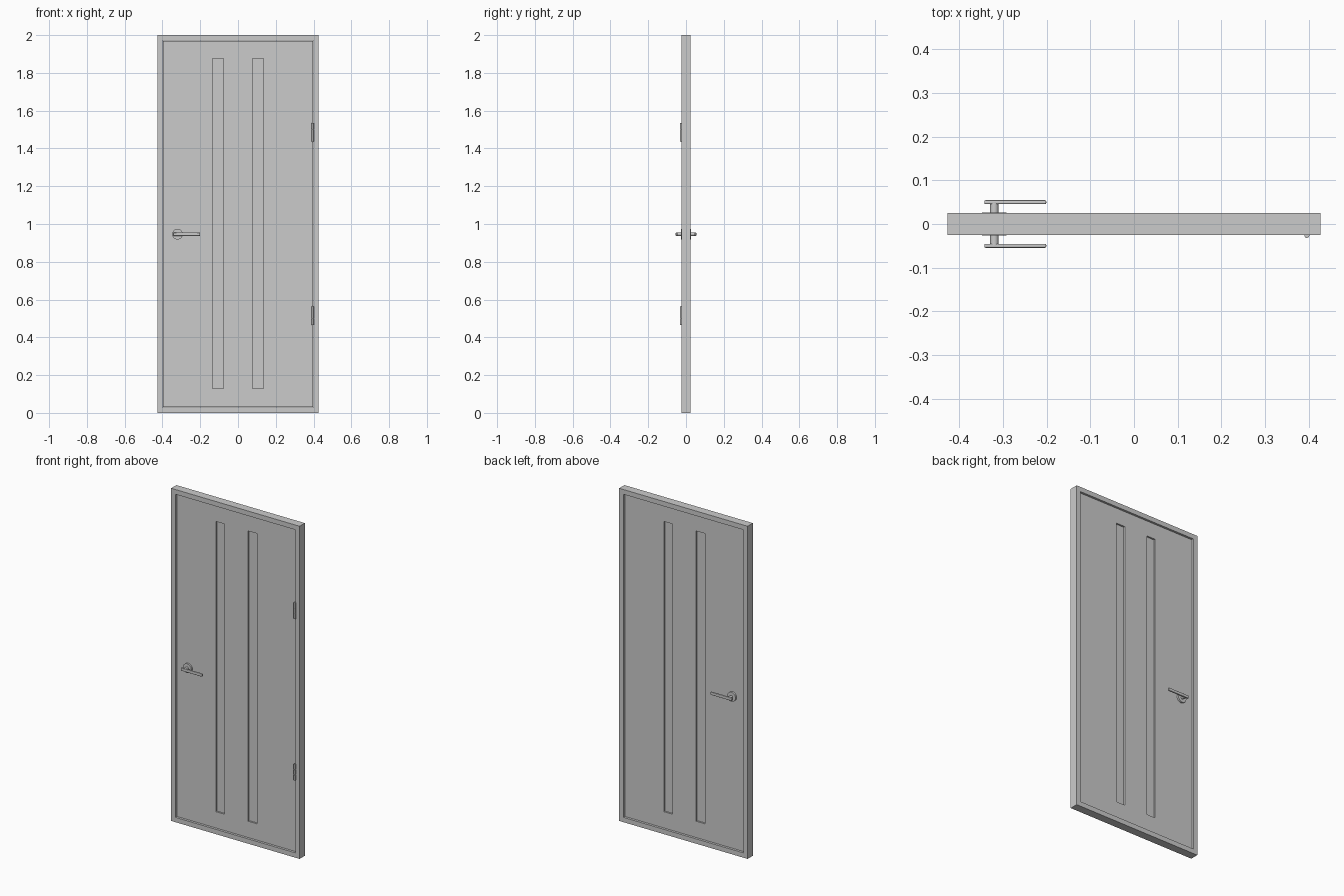
import bpy
import math

if "Cube" in bpy.data.objects:
    bpy.data.objects.remove(bpy.data.objects["Cube"])

FRAME_T, LEAF_T, STRIP_T = 0.05, 0.032, 0.012


def box(name, x, y, z, bevel=0.0):
    """Box from (min, max) ranges on each axis."""
    bpy.ops.mesh.primitive_cube_add(size=1, location=[sum(r) / 2 for r in (x, y, z)])
    ob = bpy.context.object
    ob.name = name
    ob.scale = [abs(r[1] - r[0]) for r in (x, y, z)]
    bpy.ops.object.transform_apply(location=False, rotation=False, scale=True)
    if bevel:
        mod = ob.modifiers.new("bevel", 'BEVEL')
        mod.width, mod.segments = bevel, 3
        bpy.ops.object.shade_smooth_by_angle()
    return ob


def cylinder(name, radius, length, location, along_y=False, sides=32):
    bpy.ops.mesh.primitive_cylinder_add(
        vertices=sides, radius=radius, depth=length, location=location,
        rotation=(math.pi / 2 if along_y else 0, 0, 0))
    ob = bpy.context.object
    ob.name = name
    bpy.ops.object.shade_smooth_by_angle()
    return ob


def slab(name, xs, zs, holes, thickness):
    """Upright slab split at xs and zs, with the listed cells left open."""
    verts = [(x, 0, z) for z in zs for x in xs]
    n = len(xs)
    faces = [(j * n + i, j * n + i + 1, (j + 1) * n + i + 1, (j + 1) * n + i)
             for j in range(len(zs) - 1) for i in range(n - 1) if (i, j) not in holes]
    mesh = bpy.data.meshes.new(name)
    mesh.from_pydata(verts, [], faces)
    ob = bpy.data.objects.new(name, mesh)
    bpy.context.collection.objects.link(ob)
    mod = ob.modifiers.new("thickness", 'SOLIDIFY')
    mod.thickness, mod.offset = thickness, 0
    return ob


# Outer frame
slab("door_frame", [-0.427, -0.399, 0.399, 0.427], [0, 0.029, 1.971, 2.0], [(1, 1)], FRAME_T)

# Door leaf with two tall slots
inner, outer = 0.078, 0.136
low, high = 0.13, 1.875
slab("door_leaf", [-0.396, -outer, -inner, inner, outer, 0.396],
     [0.032, low, high, 1.968], [(1, 1), (3, 1)], LEAF_T)

# Recessed strips filling the slots
for side, label in ((-1, "left"), (1, "right")):
    box(f"recessed_strip_{label}", sorted((side * inner, side * outer)),
        (-STRIP_T / 2, STRIP_T / 2), (low, high))

# Lever handle on both faces
HX, HZ = -0.32, 0.946
for side, label in ((-1, "front"), (1, "back")):
    cylinder(f"handle_rosette_{label}", 0.028, 0.0115, (HX, side * 0.0208, HZ), True, 48)
    cylinder(f"handle_stem_{label}", 0.0095, 0.026, (HX, side * 0.037, HZ), True)
    box(f"handle_lever_{label}", (-0.343, -0.201),
        sorted((side * 0.0455, side * 0.0545)), (HZ - 0.009, HZ + 0.009), 0.003)

# Hinges: pin, three knuckles and a plate in the gap
for z, label in ((0.515, "lower"), (1.485, "upper")):
    cylinder(f"hinge_pin_{label}", 0.004, 0.1, (0.396, -0.026, z), sides=16)
    for k in (-1, 0, 1):
        cylinder(f"hinge_knuckle_{label}_{k + 2}", 0.0058, 0.031,
                 (0.396, -0.026, z + k * 0.033), sides=24)
    box(f"hinge_plate_{label}", (0.3965, 0.3985), (-0.026, 0.01), (z - 0.048, z + 0.048))
